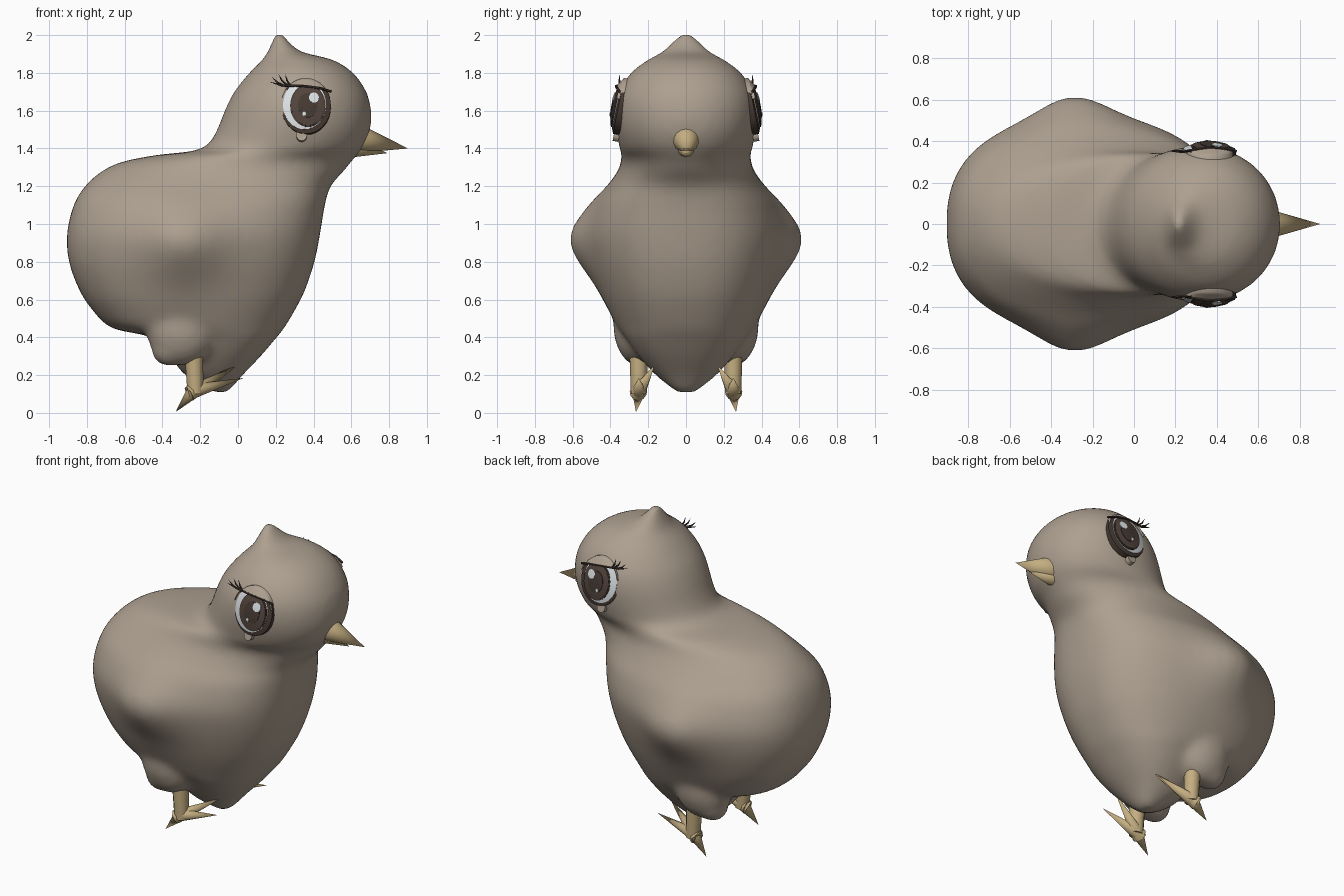
import bpy, bmesh, math
from mathutils import Vector, Matrix

cube = bpy.data.objects.get("Cube")
if cube:
    bpy.data.objects.remove(cube, do_unlink=True)


def material(name, r, g, b):
    m = bpy.data.materials.new(name)
    m.use_nodes = True
    m.diffuse_color = (r, g, b, 1)
    m.node_tree.nodes["Principled BSDF"].inputs["Base Color"].default_value = (r, g, b, 1)
    return m


FEATHER = material("feather taupe", .42, .35, .28)
HORN = material("horn tan", .55, .42, .22)
DARK = material("dark brown", .06, .041, .032)
IRIS = material("iris brown", .085, .058, .046)
WHITE = material("eye white", .72, .76, .78)


def finish(bm, name, mat, angle=40):
    bmesh.ops.recalc_face_normals(bm, faces=bm.faces)
    mesh = bpy.data.meshes.new(name)
    bm.to_mesh(mesh)
    bm.free()
    mesh.materials.append(mat)
    obj = bpy.data.objects.new(name, mesh)
    bpy.context.collection.objects.link(obj)
    bpy.ops.object.select_all(action='DESELECT')
    obj.select_set(True)
    bpy.context.view_layer.objects.active = obj
    bpy.ops.object.shade_smooth_by_angle(angle=math.radians(angle))
    return obj


def catmull(a, b, c, d, t):
    return b + .5 * t * (c - a + t * (2 * a - 5 * b + 4 * c - d + t * (3 * (b - c) + d - a)))


# Horizontal sections of the torso and head: height, rear, front, half width
SECTIONS = [
    (.11, -.13, -.05, .05), (.2, -.28, .025, .16), (.3, -.36, .12, .25),
    (.4, -.46, .205, .32), (.45, -.67, .245, .36), (.55, -.775, .305, .41),
    (.65, -.84, .355, .45), (.8, -.895, .405, .495), (.95, -.905, .435, .515),
    (1.1, -.87, .46, .475), (1.2, -.81, .49, .41), (1.28, -.72, .56, .36),
    (1.33, -.61, .60, .345), (1.365, -.43, .63, .345), (1.385, -.25, .645, .35),
    (1.42, -.16, .67, .355), (1.5, -.11, .70, .37), (1.6, -.07, .705, .375),
    (1.7, -.02, .68, .355), (1.8, .06, .61, .292), (1.87, .13, .5, .2),
    (1.91, .155, .34, .13), (1.96, .178, .275, .08), (2.005, .192, .24, .035)]

rows = [Vector(s) for s in SECTIONS]
smooth_rows = []
for i in range(len(rows) - 1):
    near = [rows[max(0, min(len(rows) - 1, i + k))] for k in (-1, 0, 1, 2)]
    smooth_rows += [catmull(*near, t / 4) for t in range(4)]
smooth_rows.append(rows[-1])

bm = bmesh.new()
SIDES = 72
rings = []
for z, rear, front, half in smooth_rows:
    # Boxier sections in the torso, rounder in the head
    power = .84 + .13 * max(0, min(1, (z - 1.15) / .25))
    ring = []
    for k in range(SIDES):
        a = math.tau * k / SIDES
        c, s = math.cos(a), math.sin(a)
        x = (rear + front) / 2 + (front - rear) / 2 * math.copysign(abs(c) ** power, c)
        y = half * math.copysign(abs(s) ** power, s)
        # Soft wing bump on each flank
        y += s * .105 * math.exp(-((x + .29) / .21) ** 2 - ((z - .91) / .2) ** 2)
        ring.append(bm.verts.new((x, y, z)))
    rings.append(ring)
for lo, hi in zip(rings, rings[1:]):
    for k in range(SIDES):
        n = (k + 1) % SIDES
        bm.faces.new((lo[k], lo[n], hi[n], hi[k]))
bm.faces.new(rings[0][::-1])
bm.faces.new(rings[-1])


def blob(x, y, z, rx, ry, rz):
    place = Matrix.Translation((x, y, z)) @ Matrix.Diagonal((rx, ry, rz, 1))
    bmesh.ops.create_uvsphere(bm, u_segments=32, v_segments=20, radius=1, matrix=place)


# Thighs, fused into the body
for side in (-1, 1):
    blob(-.3, side * .25, .46, .19, .135, .21)
    blob(-.36, side * .25, .335, .1, .09, .09)
body = finish(bm, "body", FEATHER, 180)
fuse = body.modifiers.new("fuse", 'REMESH')
fuse.mode = 'VOXEL'
fuse.voxel_size = .022
fuse.use_smooth_shade = True
relax = body.modifiers.new("relax", 'SMOOTH')
relax.factor = .5
relax.iterations = 10


def spike(bm, start, end, r1, r2=0, sides=10):
    start, end = Vector(start), Vector(end)
    axis = end - start
    place = Matrix.Translation((start + end) / 2) @ axis.to_track_quat('Z', 'Y').to_matrix().to_4x4()
    bmesh.ops.create_cone(bm, cap_ends=True, segments=sides, radius1=r1, radius2=r2,
                          depth=axis.length, matrix=place)


# Beak
bm = bmesh.new()
spike(bm, (.64, 0, 1.45), (.9, 0, 1.4), .076, sides=14)
finish(bm, "upper_beak", HORN)
bm = bmesh.new()
spike(bm, (.62, 0, 1.405), (.79, 0, 1.375), .052, sides=12)
finish(bm, "lower_beak", HORN)

# Eye surface: shallow dome leaning in towards the crown
EYE_R, EYE_H = .132, .15


def eye_point(side, u, v, lift):
    dome = max(0, 1 - (u / EYE_R) ** 2 - (v / EYE_H) ** 2)
    h = .026 * dome + lift
    return Vector((.36 + u, side * (.357 - .2 * v + .98 * h), 1.625 + .98 * v + .2 * h))


def eye_disc(name, side, mat, cu, cv, ru, rv, layer, depth=.003):
    bm = bmesh.new()
    n = 32
    lift = .003 * layer

    def ring(f, drop=0):
        return [bm.verts.new(eye_point(side, cu + ru * f * math.cos(math.tau * k / n),
                                       cv + rv * f * math.sin(math.tau * k / n),
                                       lift - drop)) for k in range(n)]
    levels = [ring(f) for f in (.25, .5, .75, 1)] + [ring(1, depth)]
    bm.faces.new(levels[0])
    for a, b in zip(levels, levels[1:]):
        for k in range(n):
            bm.faces.new((a[k], a[(k + 1) % n], b[(k + 1) % n], b[k]))
    return finish(bm, name, mat, 50)


def eye_stroke(bm, side, points, width):
    # Thin tapered lash following the eye surface
    path = [eye_point(side, u, v, h) for u, v, h in points]
    for i, (a, b) in enumerate(zip(path, path[1:])):
        last = i == len(path) - 2
        spike(bm, a, b, width, width * (.1 if last else .9), 6)


for side, label in ((1, "left"), (-1, "right")):
    # Eye layers
    eye_disc(label + "_eye_rim", side, DARK, 0, 0, EYE_R, EYE_H, 0, .035)
    eye_disc(label + "_eye_white", side, WHITE, -.008, .004, .114, .132, 1)
    eye_disc(label + "_iris_ring", side, DARK, .01, -.002, .094, .115, 2)
    eye_disc(label + "_iris", side, IRIS, .01, -.002, .087, .108, 3)
    eye_disc(label + "_pupil", side, DARK, .01, -.002, .052, .066, 4)
    eye_disc(label + "_big_glint", side, WHITE, .042, .038, .026, .028, 5)
    eye_disc(label + "_small_glint", side, WHITE, -.01, -.05, .009, .011, 5)

    # Upper lid: cap covering the top of the eye and wrapping over its edge
    bm = bmesh.new()
    grid = []
    for i in range(25):
        u = -.128 + .256 * i / 24
        crest = EYE_H * math.sqrt(1 - (u / EYE_R) ** 2)
        low = min(crest, .092 - .1 * u)
        column = [eye_point(side, u, low + (crest - low) * j / 4, .018 - .004 * j)
                  for j in range(5)]
        if crest > low:
            column.append(eye_point(side, u * 1.03, crest * 1.03, -.04))
        else:
            column.append(column[-1])
        grid.append([bm.verts.new(p) for p in column])
    for a, b in zip(grid, grid[1:]):
        for j in range(5):
            bm.faces.new((a[j], a[j + 1], b[j + 1], b[j]))
    bmesh.ops.remove_doubles(bm, verts=bm.verts, dist=.0001)
    finish(bm, label + "_eyelid", FEATHER, 60)

    # Lash line and lashes sweeping to the back of the head
    bm = bmesh.new()
    eye_stroke(bm, side, [(.135, .075, .01), (.08, .09, .019), (0, .1, .02),
                          (-.08, .105, .019), (-.125, .108, .013), (-.19, .125, .02)], .007)
    for u, v, du, dv in ((-.11, .105, -.07, .045), (-.1, .11, -.045, .055), (-.085, .11, -.025, .055)):
        eye_stroke(bm, side, [(u, v, .015), (u + du * .6, v + dv * .4, .022),
                              (u + du, v + dv, .028)], .005)
    finish(bm, label + "_lashes", DARK)

    # Tear drop under the eye
    eye_disc(label + "_tear", side, FEATHER, -.023, -.156, .028, .031, -2, .03)

    # Leg and toes
    bm = bmesh.new()
    spike(bm, (-.235, side * .25, .34), (-.225, side * .25, .1), .05, .042, 12)
    finish(bm, label + "_leg", HORN)
    bm = bmesh.new()
    ankle = Vector((-.235, side * .25, .115))
    for tip_x, tip_y, tip_z in ((.03, .25, .185), (0, .165, .255), (-.33, .265, .005)):
        tip = Vector((tip_x, side * tip_y, tip_z))
        spike(bm, ankle - (tip - ankle) * .1, tip, .042)
    finish(bm, label + "_toes", HORN)
